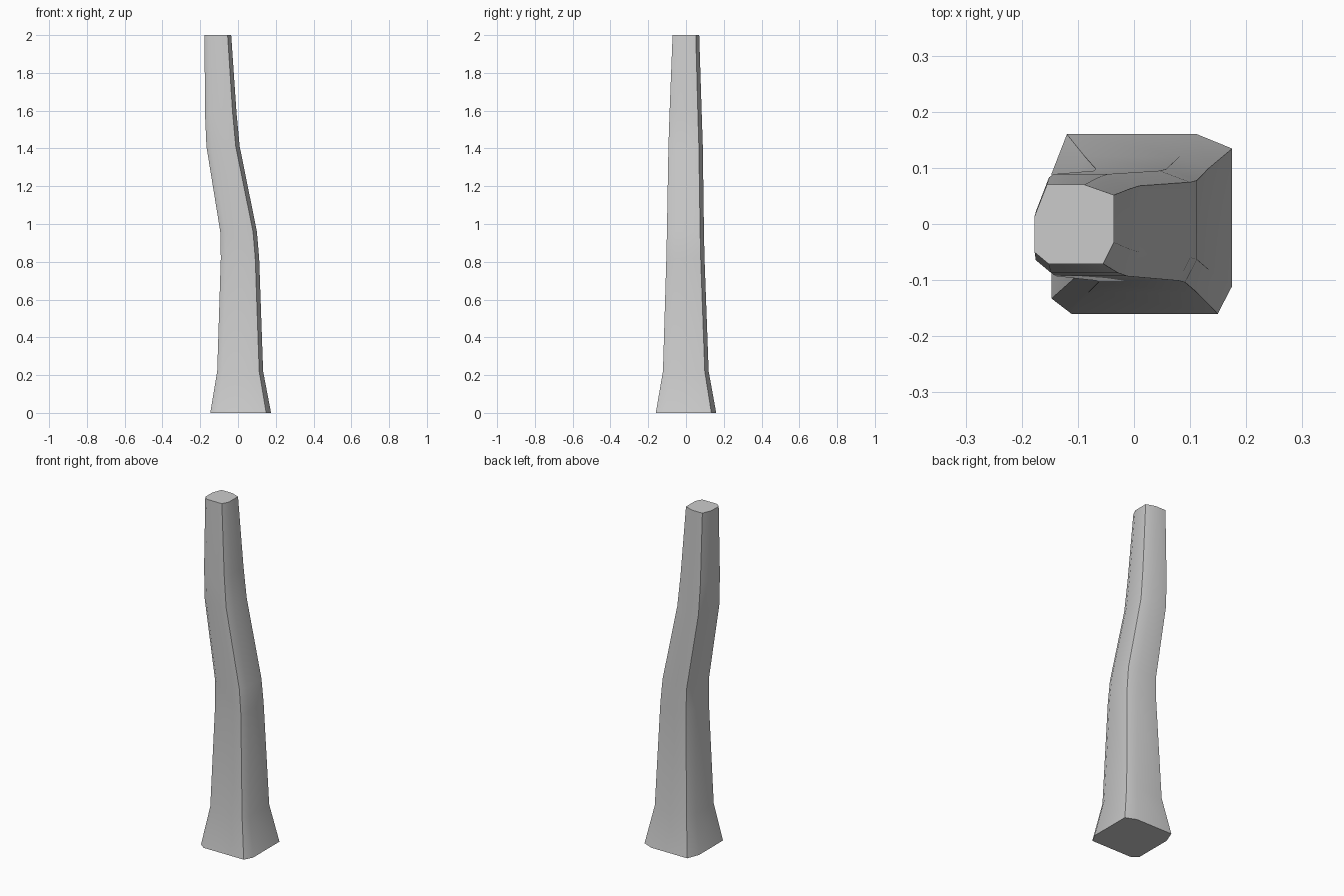
import bpy, bmesh, math

if "Cube" in bpy.data.objects:
    bpy.data.objects.remove(bpy.data.objects["Cube"], do_unlink=True)

# Plain grey material
grey = bpy.data.materials.new("light grey")
grey.use_nodes = True
colour = (0.6, 0.6, 0.6, 1)
grey.diffuse_color = colour
grey.node_tree.nodes["Principled BSDF"].inputs["Base Color"].default_value = colour

# Uneven chamfered square, as corner signs and cut sizes at the base and the tip
CORNERS = [  # sign x, sign y, cut along x (base, tip), cut along y (base, tip)
    (-1, 1, (0.17, 0.31), (0.44, 0.79)),
    (1, 1, (0.39, 0.74), (0.16, 0.26)),
    (1, -1, (0.16, 0.27), (0.31, 0.54)),
    (-1, -1, (0.22, 0.35), (0.17, 0.29)),
]


def lerp(pair, t):
    return pair[0] + (pair[1] - pair[0]) * t


def section(t):
    points = []
    for sx, sy, cut_x, cut_y in CORNERS:
        on_y = (sx * (1 - lerp(cut_x, t)), sy)
        on_x = (sx, sy * (1 - lerp(cut_y, t)))
        points += [on_x, on_y] if sx * sy < 0 else [on_y, on_x]
    return points


# Rings of the bent column: height, left x, right x, front y, back y
RINGS = [
    (0, -0.147, 0.175, -0.16, 0.16),
    (0.22, -0.11, 0.133, -0.122, 0.12),
    (0.82, -0.091, 0.112, -0.104, 0.098),
    (0.96, -0.094, 0.1, -0.101, 0.095),
    (1.41, -0.167, 0.009, -0.093, 0.089),
    (1.59, -0.175, -0.008, -0.087, 0.083),
    (2, -0.177, -0.036, -0.071, 0.07),
]

# Column
bm = bmesh.new()
loops = []
for z, x0, x1, y0, y1 in RINGS:
    loops.append([bm.verts.new((lerp((x0, x1), (u + 1) / 2), lerp((y0, y1), (v + 1) / 2), z))
                  for u, v in section(z / 2)])
for low, high in zip(loops, loops[1:]):
    for i in range(len(low)):
        j = (i + 1) % len(low)
        bm.faces.new((low[i], low[j], high[j], high[i]))
bm.faces.new(loops[0])
bm.faces.new(loops[-1])
bmesh.ops.recalc_face_normals(bm, faces=bm.faces)
mesh = bpy.data.meshes.new("bent_column")
bm.to_mesh(mesh)
bm.free()
mesh.materials.append(grey)
column = bpy.data.objects.new("bent_column", mesh)
bpy.context.collection.objects.link(column)

# Soft faces with crisp corner ridges
bpy.ops.object.select_all(action="DESELECT")
column.select_set(True)
bpy.context.view_layer.objects.active = column
bpy.ops.object.shade_smooth_by_angle(angle=math.radians(45))
